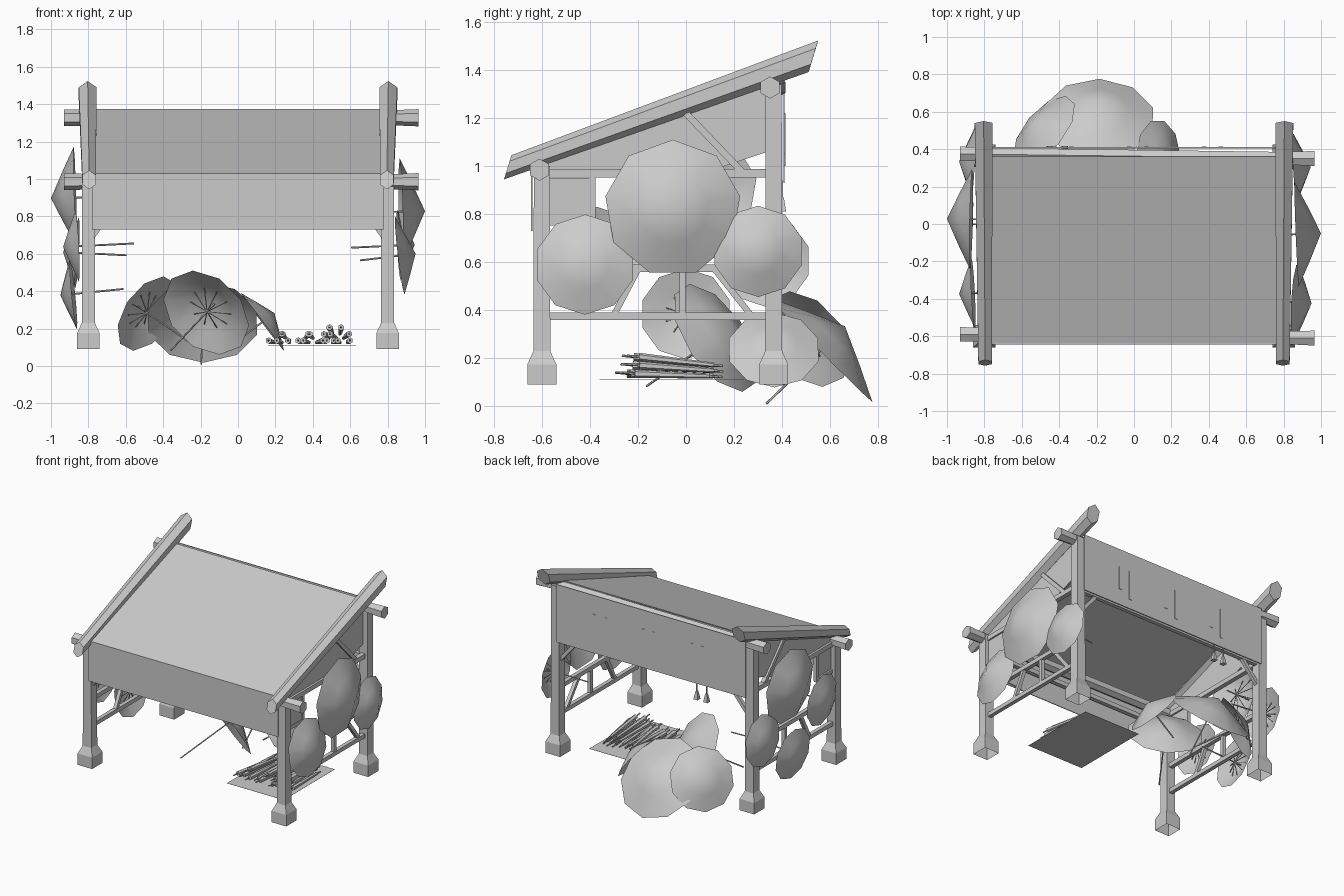
import bpy, bmesh, math, random
from mathutils import Vector

random.seed(4)
cube = bpy.data.objects.get("Cube")
if cube:
    bpy.data.objects.remove(cube, do_unlink=True)

grey = bpy.data.materials.new("plain grey")
grey.use_nodes = True
grey.diffuse_color = (0.6, 0.6, 0.6, 1)
grey.node_tree.nodes["Principled BSDF"].inputs["Base Color"].default_value = (0.6, 0.6, 0.6, 1)


def finish(name, bm, smooth=False):
    mesh = bpy.data.meshes.new(name)
    bm.to_mesh(mesh)
    bm.free()
    mesh.materials.append(grey)
    for poly in mesh.polygons:
        poly.use_smooth = smooth
    obj = bpy.data.objects.new(name, mesh)
    bpy.context.collection.objects.link(obj)
    return obj


def loft(bm, start, axis, rings, sides, caps=True):
    """Turned shape: rings are (distance along axis, radius)."""
    start, axis = Vector(start), Vector(axis).normalized()
    turn = axis.to_track_quat('Z', 'Y')
    spin = math.pi / 4 if sides == 4 else math.pi / 2
    loops = []
    for dist, radius in rings:
        loop = []
        for i in range(sides):
            a = spin + math.tau * i / sides
            loop.append(bm.verts.new(start + turn @ Vector((radius * math.cos(a), radius * math.sin(a), dist))))
        loops.append(loop)
    for low, high in zip(loops, loops[1:]):
        for i in range(sides):
            j = (i + 1) % sides
            bm.faces.new((low[i], low[j], high[j], high[i]))
    if caps:
        bm.faces.new(loops[0][::-1])
        bm.faces.new(loops[-1])


def rod(bm, p, q, r1, r2, sides):
    p, q = Vector(p), Vector(q)
    loft(bm, p, q - p, [(0, r1), ((q - p).length, r2)], sides)


def beam(name, p, q, r1, r2=None, sides=4):
    bm = bmesh.new()
    rod(bm, p, q, r1, r2 or r1, sides)
    return finish(name, bm)


def panel(name, points, depth):
    """Flat sheet through points, thickened along depth."""
    bm = bmesh.new()
    face = bm.faces.new([bm.verts.new(p) for p in points])
    top = bmesh.ops.extrude_face_region(bm, geom=[face])["geom"]
    bmesh.ops.translate(bm, vec=depth, verts=[v for v in top if isinstance(v, bmesh.types.BMVert)])
    bmesh.ops.recalc_face_normals(bm, faces=bm.faces)
    return finish(name, bm)


def umbrella(name, centre, normal, radius, height, handle, sides=10):
    """Open paper umbrella: cone canopy, handle and ribs."""
    centre, normal = Vector(centre), Vector(normal).normalized()
    bm = bmesh.new()
    loft(bm, centre, normal, [(0, radius), (height * 0.5, radius * 0.52), (height, 0)], sides, False)
    bmesh.ops.remove_doubles(bm, verts=bm.verts, dist=0.0005)
    finish(name + "_canopy", bm, True)
    bm = bmesh.new()
    rod(bm, centre + normal * (height - 0.01), centre + normal * (height - handle), 0.005, 0.005, 6)
    turn = normal.to_track_quat('Z', 'Y')
    hub = centre + normal * (height * 0.1)
    for i in range(sides):
        a = math.tau * i / sides + math.pi / 2
        out = turn @ Vector((math.cos(a), math.sin(a), 0))
        rod(bm, hub, centre + out * radius * 0.47 + normal * height * 0.5, 0.003, 0.003, 4)
    finish(name + "_ribs", bm)


def roof_z(y):
    return 1.03 + (y + 0.64) * 0.345


# Posts with flared feet, and the side frames
for side, sx in (("right", -0.8), ("left", 0.8)):
    for place, y, top in (("front", -0.6, 1.0), ("back", 0.365, 1.34)):
        bm = bmesh.new()
        loft(bm, (sx, y, 0.09), (0, 0, 1),
             [(0, 0.085), (0.085, 0.085), (0.14, 0.05), (top - 0.09, 0.047)], 4, False)
        finish(f"{place}_{side}_post", bm)

    for name, z, r in (("low_rail", 0.375, 0.021), ("middle_rail", 0.575, 0.022), ("top_rail", 0.97, 0.024)):
        beam(f"{side}_{name}", (sx, -0.58, z), (sx, 0.35, z), r)
    beam(f"{side}_rail_strut", (sx, -0.015, 0.38), (sx, -0.015, 0.57), 0.018)
    beam(f"{side}_back_low_brace", (sx, 0.12, 0.57), (sx, 0.27, 0.38), 0.018)
    beam(f"{side}_front_low_brace", (sx, -0.2, 0.57), (sx, -0.3, 0.38), 0.018)
    beam(f"{side}_gable_brace", (sx, 0.0, 1.22), (sx, 0.23, 0.98), 0.02)
    beam(f"{side}_window_strut", (sx, -0.39, 0.76), (sx, -0.39, 0.96), 0.018)
    beam(f"{side}_window_sill", (sx, -0.58, 0.765), (sx, -0.38, 0.765), 0.018)
    panel(f"{side}_window_board", [(sx, -0.58, 0.77), (sx, -0.4, 0.77), (sx, -0.4, 0.95), (sx, -0.58, 0.95)],
          (0.008, 0, 0))

    # Gable cloth up to the roof
    panel(f"{side}_gable_cloth", [(sx, -0.58, 0.97), (sx, 0.1, 0.98), (sx, 0.34, 1.06),
                                  (sx, 0.34, roof_z(0.34) - 0.01), (sx, -0.58, roof_z(-0.58) - 0.01)],
          (-0.01 if sx > 0 else 0.01, 0, 0))

    # Sloping log on each roof edge, its ends cut on a slant
    log = beam(f"{side}_roof_log", (sx * 0.995, -0.742, 0.995), (sx * 1.005, 0.53, 1.457), 0.042, 0.055, 6)
    slope = Vector((0, 0.94, 0.341))
    for v in log.data.vertices:
        above = (v.co.z - 0.995) * slope.y - (v.co.y + 0.742) * slope.z
        v.co += slope * above * 0.75

    # Braces beneath the long sides
    inner = sx * 0.8
    beam(f"{side}_back_corner_brace", (sx, 0.365, 0.76), (inner, 0.365, 0.95), 0.018)
    beam(f"{side}_front_corner_brace", (sx, -0.6, 0.66), (inner, -0.6, 0.88), 0.018)

# Cross logs, slightly askew, and rails
for name, y1, y2, z in (("front", -0.59, -0.61, 0.985), ("back", 0.375, 0.35, 1.327)):
    bm = bmesh.new()
    loft(bm, (-0.93, y1, z), (1.9, y2 - y1, 0), [(0, 0.045), (0.2, 0.04), (1.7, 0.038), (1.895, 0.046)], 6)
    finish(f"{name}_cross_log", bm)
beam("back_rail", (-0.8, 0.365, 0.95), (0.8, 0.365, 0.95), 0.022)
beam("front_rail", (-0.8, -0.6, 0.88), (0.8, -0.6, 0.88), 0.022)

# Roof sheet, hanging front and back cloths
w = 0.78
panel("roof_sheet", [(-w, -0.645, roof_z(-0.645)), (w, -0.645, roof_z(-0.645)),
                     (w, 0.36, roof_z(0.36)), (-w, 0.36, roof_z(0.36))], (0, 0, -0.008))
panel("front_cloth", [(-w, -0.645, 0.73), (w, -0.645, 0.73), (w, -0.645, 1.03), (-w, -0.645, 1.03)], (0, 0.006, 0))
panel("back_cloth", [(-w, 0.405, 0.93), (w, 0.405, 0.93), (w, 0.405, 1.36), (-w, 0.405, 1.36)], (0, 0.006, 0))

# Narrow strips sewn on the back cloth, with small hanging tags
for x in (0.42, 0.02, -0.38):
    for dx, low in ((-0.045, 1.0), (0.045, 1.05)):
        a, b = x + dx - 0.012, x + dx + 0.012
        panel("cloth_strip", [(a, 0.411, low), (b, 0.411, low), (b, 0.411, 1.22), (a, 0.411, 1.22)], (0, 0.003, 0))
for x in (-0.37, -0.45):
    beam("hanging_cord", (x, 0.4, 0.94), (x, 0.4, 0.87), 0.005)
    beam("hanging_tag", (x, 0.4, 0.87), (x, 0.4, 0.81), 0.01, 0.024)

# Umbrellas hung on the sides
umbrella("left_large_umbrella", (0.87, -0.055, 0.825), (1, 0.04, 0.02), 0.285, 0.13, 0.22, 9)
umbrella("left_front_umbrella", (0.865, -0.42, 0.59), (1, -0.05, 0.12), 0.21, 0.085, 0.3)
umbrella("left_back_umbrella", (0.86, 0.3, 0.645), (1, 0.05, 0.05), 0.19, 0.085, 0.34)
umbrella("right_large_umbrella", (-0.87, 0.025, 0.9), (-1, 0.02, -0.03), 0.272, 0.13, 0.2, 9)
umbrella("right_front_umbrella", (-0.86, -0.37, 0.64), (-1, -0.05, -0.05), 0.19, 0.075, 0.38)
umbrella("right_back_umbrella", (-0.86, 0.33, 0.605), (-1, 0.05, 0.05), 0.19, 0.075, 0.34)
umbrella("right_low_umbrella", (-0.88, 0.0, 0.385), (-1, 0.05, -0.1), 0.19, 0.07, 0.34)

# Umbrellas leaning on the ground
umbrella("ground_large_umbrella", (-0.19, 0.562, 0.235), (0.02, 0.71, 0.7), 0.305, 0.14, 0.46)
umbrella("ground_right_umbrella", (-0.48, 0.5, 0.28), (-0.65, 0.55, 0.45), 0.225, 0.09, 0.4)
umbrella("ground_left_umbrella", (0.13, 0.365, 0.235), (0.8, 0.02, 0.6), 0.195, 0.08, 0.3)
umbrella("ground_inner_umbrella", (-0.17, 0.125, 0.285), (0.47, 0.72, 0.5), 0.26, 0.1, 0.5)

# Ground mat with stacked folded umbrellas
panel("ground_mat", [(0.16, -0.36, 0.11), (0.63, -0.36, 0.11), (0.63, 0.24, 0.11), (0.16, 0.24, 0.11)], (0, 0, 0.001))
bm = bmesh.new()
for x, wide in ((0.235, 3), (0.38, 3), (0.525, 4)):
    for row in range(wide - 1):
        for i in range(wide - row):
            px = x + (i - (wide - row - 1) / 2) * 0.04
            pz = 0.126 + row * 0.023
            y = random.uniform(-0.03, 0.03)
            tip = (px + random.uniform(-0.04, 0.04), y - 0.22, pz + 0.01 + row * 0.012)
            rod(bm, (px, y + 0.09, pz), tip, 0.01, 0.017, 6)
            rod(bm, (px, y + 0.13, pz - 0.004), (px, y + 0.09, pz), 0.005, 0.005, 6)
            end = (tip[0], tip[1] - 0.05, tip[2] + 0.005)
            rod(bm, tip, end, 0.005, 0.005, 6)
finish("folded_umbrellas", bm)
